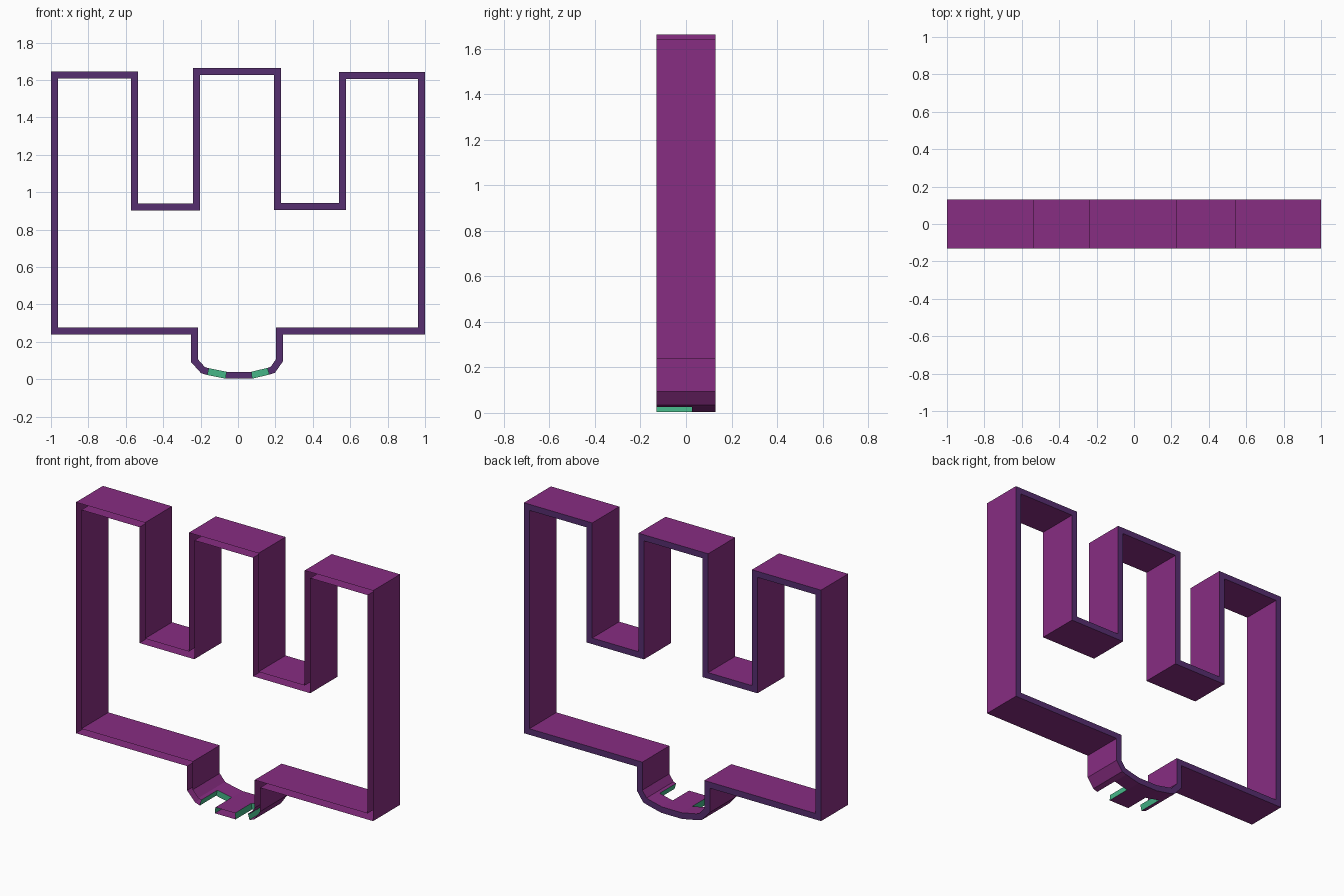
import bpy, bmesh
from mathutils import Vector

if "Cube" in bpy.data.objects:
    bpy.data.objects.remove(bpy.data.objects["Cube"])

FRONT, BACK, SLOT_END = -0.13, 0.13, 0.027
WALL = 0.037


def material(name, rgb):
    def lin(c):
        c /= 255
        return c / 12.92 if c < 0.04045 else ((c + 0.055) / 1.055) ** 2.4
    m = bpy.data.materials.new(name)
    m.diffuse_color = (*[lin(c) for c in rgb], 1)
    m.use_nodes = True
    m.node_tree.nodes["Principled BSDF"].inputs["Base Color"].default_value = m.diffuse_color
    return m


purple = material("purple", (135, 45, 130))
violet = material("dark violet", (86, 46, 112))
green = material("sea green", (70, 182, 136))

# Outer outline in x, z, clockwise from the lower left corner
outline = [Vector(p) for p in [
    (-1, .24), (-1, 1.645), (-.535, 1.645), (-.535, .94), (-.24, .94),
    (-.24, 1.663), (.229, 1.663), (.229, .942), (.54, .942), (.54, 1.642),
    (1, 1.642), (1, .24), (.24, .24), (.24, .095), (.198, .035),
    (.168, .025), (.075, .003), (-.065, .003), (-.166, .023), (-.198, .033),
    (-.251, .092), (-.251, .24)]]
SLOTS = (15, 17)   # segments of the bottom spout that are notched
n = len(outline)


def inward(a, b):
    d = (b - a).normalized()
    return Vector((d.y, -d.x))


# Inner outline: mitred offset of the outer one
inner = []
for i, p in enumerate(outline):
    n1 = inward(outline[i - 1], p)
    n2 = inward(p, outline[(i + 1) % n])
    inner.append(p + (n1 + n2) * WALL / (1 + n1.dot(n2)))


def make_object(name, quads, mat):
    bm = bmesh.new()
    for q in quads:
        bm.faces.new([bm.verts.new(v) for v in q])
    bmesh.ops.remove_doubles(bm, verts=bm.verts, dist=1e-5)
    me = bpy.data.meshes.new(name)
    bm.to_mesh(me)
    bm.free()
    me.materials.append(mat)
    ob = bpy.data.objects.new(name, me)
    bpy.context.collection.objects.link(ob)


def at(p, y):
    return (p.x, y, p.y)


walls, rim, slots = [], [], []
for i in range(n):
    j = (i + 1) % n
    a, b, c, d = outline[i], outline[j], inner[j], inner[i]
    start = SLOT_END if i in (15, 17) else FRONT
    # Outer and inner skins, open at the front
    walls.append([at(a, start), at(a, BACK), at(b, BACK), at(b, start)])
    walls.append([at(d, start), at(c, start), at(c, BACK), at(d, BACK)])
    # Closed back rim
    rim.append([at(a, BACK), at(d, BACK), at(c, BACK), at(b, BACK)])
    # Green linings of the notches
    if i in SLOTS:
        slots.append([at(a, start), at(b, start), at(c, start), at(d, start)])
        slots.append([at(a, FRONT), at(a, start), at(d, start), at(d, FRONT)])
        slots.append([at(b, FRONT), at(c, FRONT), at(c, start), at(b, start)])

make_object("band_walls", walls, purple)
make_object("back_rim", rim, violet)
make_object("notch_linings", slots, green)
